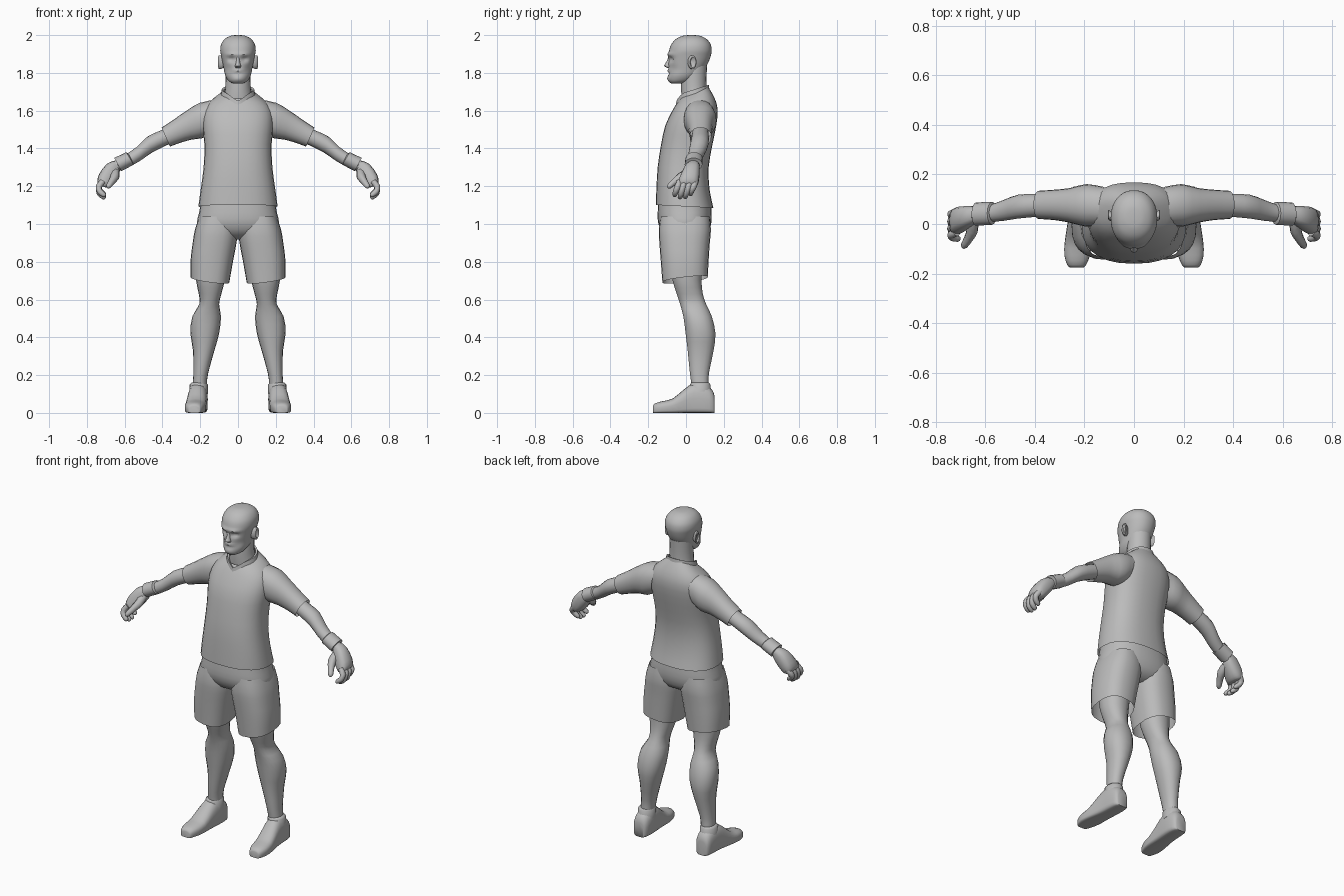
import bpy, bmesh, math
from mathutils import Vector as V

grey = bpy.data.materials.new("plain grey")
grey.diffuse_color = (0.5, 0.5, 0.5, 1)


def sect(x0, x1, y0, y1, z, tilt=0.0, lean=0.0):
    """Level cross-section; tilt raises the back, lean raises the outside."""
    return (V(((x0 + x1) / 2, (y0 + y1) / 2, z)),
            V(((x1 - x0) / 2, 0, lean)), V((0, (y1 - y0) / 2, tilt)))


def limb(xt, zt, xb, zb, y, ry):
    """Arm cross-section from its top and bottom edge points."""
    return (V(((xt + xb) / 2, y, (zt + zb) / 2)),
            V(((xt - xb) / 2, 0, (zt - zb) / 2)), V((0, ry, 0)))


def spline(a, b, c, d, t):
    return (b * 2 + (c - a) * t + (a * 2 - b * 5 + c * 4 - d) * t * t
            + (b * 3 - a - c * 3 + d) * t ** 3) / 2


def loft(name, rings, n=20, sub=2, p=2.0, pb=None, caps=(True, True),
         mirror=False, shape=None, angle=50):
    """Skin through superellipse sections, eased between the given ones."""
    path, last = [], len(rings) - 1
    for i in range(last):
        q = [rings[max(0, min(last, i + k))] for k in (-1, 0, 1, 2)]
        for s in range(sub):
            path.append([spline(*[r[j] for r in q], s / sub) for j in range(3)])
    path.append(rings[-1])
    bm = bmesh.new()
    loops = []
    for c, u, v in path:
        loop = []
        for k in range(n):
            a = 2 * math.pi * k / n
            co, si = round(math.cos(a), 6), round(math.sin(a), 6)
            e = 2 / (pb if pb and si < 0 else p)
            pt = (c + u * math.copysign(abs(co) ** e, co)
                  + v * math.copysign(abs(si) ** e, si))
            loop.append(bm.verts.new(shape(pt) if shape else pt))
        loops.append(loop)
    for a, b in zip(loops, loops[1:]):
        for k in range(n):
            bm.faces.new((a[k], a[(k + 1) % n], b[(k + 1) % n], b[k]))
    if caps[0]:
        bm.faces.new(loops[0])
    if caps[1]:
        bm.faces.new(loops[-1])
    bmesh.ops.recalc_face_normals(bm, faces=bm.faces)
    me = bpy.data.meshes.new(name)
    bm.to_mesh(me)
    bm.free()
    me.materials.append(grey)
    ob = bpy.data.objects.new(name, me)
    bpy.context.collection.objects.link(ob)
    bpy.ops.object.select_all(action='DESELECT')
    ob.select_set(True)
    bpy.context.view_layer.objects.active = ob
    bpy.ops.object.shade_smooth_by_angle(angle=math.radians(angle))
    if mirror:
        ob.modifiers.new("mirror", 'MIRROR').use_mirror_merge = False
    return ob


def tube(name, pts, radii, n=8):
    """Round digit along a path, mirrored to both hands."""
    rings = []
    for i, c in enumerate(pts):
        d = (V(pts[min(i + 1, len(pts) - 1)]) - V(pts[max(i - 1, 0)])).normalized()
        u = d.cross(V((0, 1, 0))).normalized()
        rings.append((V(c), u * radii[i], d.cross(u) * radii[i]))
    return loft(name, rings, n, 2, mirror=True)


# Shirt body, collar and sleeves
loft("shirt_body", [sect(-w, w, f, b, z, t) for w, f, b, z, t in (
    (.21, -.16, .145, 1.093, -.008), (.198, -.157, .125, 1.18, 0),
    (.182, -.15, .12, 1.30, 0), (.178, -.132, .14, 1.42, 0),
    (.187, -.11, .16, 1.52, 0), (.18, -.075, .168, 1.60, .005),
    (.14, -.048, .15, 1.655, .015), (.08, -.03, .118, 1.695, .03))],
    28, 2, 2.4, caps=(False, False))


def v_neck(pt):
    # pull the front of the collar down to a point
    if pt.y < .03:
        k = max(0, 1 - abs(pt.x) / .06)
        pt.z -= .035 * k
        pt.y -= .014 * k
    return pt


loft("collar", [sect(-w, w, f, b, z, .025) for w, f, b, z in (
    (.09, -.04, .124, 1.688), (.086, -.036, .121, 1.712),
    (.074, -.027, .112, 1.708))], 28, 1, caps=(False, False), shape=v_neck)
loft("sleeve", [limb(.11, 1.66, .14, 1.48, .07, .08),
                limb(.20, 1.642, .185, 1.455, .075, .086),
                limb(.27, 1.602, .245, 1.447, .075, .070),
                limb(.34, 1.553, .305, 1.43, .077, .061),
                limb(.405, 1.51, .36, 1.41, .077, .057)],
     20, 2, 2.2, caps=(False, False), mirror=True)

# Arms and wristbands
loft("arm", [limb(.33, 1.53, .30, 1.45, .077, .042),
             limb(.41, 1.495, .375, 1.418, .075, .046),
             limb(.48, 1.462, .455, 1.378, .07, .048),
             limb(.54, 1.405, .51, 1.34, .055, .042),
             limb(.60, 1.365, .57, 1.305, .042, .034),
             limb(.66, 1.33, .63, 1.28, .038, .032)], 16, mirror=True)
loft("wristband", [limb(.577, 1.37, .555, 1.322, .043, .036),
                   limb(.592, 1.38, .552, 1.314, .043, .046),
                   limb(.655, 1.35, .618, 1.28, .04, .047),
                   limb(.648, 1.338, .628, 1.295, .04, .036)],
     16, 1, mirror=True, angle=35)

# Hands: palm, four curled fingers, thumb
loft("palm", [limb(.655, 1.335, .625, 1.28, .038, .033),
              limb(.695, 1.318, .635, 1.255, .03, .043),
              limb(.735, 1.265, .665, 1.215, .018, .052),
              limb(.745, 1.225, .69, 1.195, .01, .052),
              limb(.735, 1.205, .705, 1.195, .008, .045)],
     14, 2, 2.6, mirror=True)
for i, name in enumerate(("index", "middle", "ring", "little")):
    y, s = -.034 + .028 * i, (0, .012, .01, -.005)[i]
    tube(name + "_finger", [(.715, y, 1.225), (.737, y - .010, 1.198),
                            (.732, y - .020, 1.172 - s), (.708, y - .026, 1.152 - s),
                            (.702, y - .027, 1.148 - s)],
         [.016, .0165, .0155, .012, .005])
tube("thumb", [(.65, .015, 1.275), (.652, -.025, 1.25), (.668, -.06, 1.225),
               (.685, -.088, 1.2), (.69, -.096, 1.193)], [.024, .024, .018, .014, .005])

# Shorts: seat and two legs
loft("shorts_seat", [sect(-w, w, f, b, z) for w, f, b, z in (
    (.195, -.145, .13, 1.125), (.206, -.15, .136, 1.06), (.218, -.146, .133, 1.0),
    (.19, -.115, .11, .945), (.09, -.06, .06, .918))], 28, 2, 2.4, caps=(False, True))
loft("shorts_leg", [sect(*r) for r in (
    (.02, .205, -.135, .125, 1.04), (.002, .228, -.144, .132, .97),
    (.008, .24, -.141, .126, .90), (.025, .251, -.134, .12, .81),
    (.046, .251, -.125, .115, .705, .014, .014))],
    24, 2, 2.5, caps=(False, False), mirror=True)

# Legs with knee and calf
loft("leg", [sect(*r) for r in (
    (.06, .225, -.085, .085, .78), (.07, .222, -.072, .083, .70),
    (.088, .208, -.05, .09, .63), (.10, .205, -.032, .108, .575),
    (.09, .242, -.015, .138, .51), (.10, .252, -.003, .157, .42),
    (.125, .238, .008, .147, .33), (.158, .236, .02, .122, .21),
    (.165, .24, .028, .12, .15), (.17, .24, .03, .12, .08))],
    18, 2, 2.2, mirror=True)

# Shoes: flat underside, rounded upper, and an ankle cuff
loft("shoe", [(V((x, y, h / 2)), V((w, 0, 0)), V((0, 0, h / 2))) for x, w, y, h in (
    (.21, .03, .152, .085), (.21, .043, .14, .12), (.21, .05, .10, .148),
    (.213, .051, .04, .156), (.218, .052, -.01, .125), (.224, .055, -.07, .076),
    (.229, .052, -.125, .062), (.231, .038, -.165, .05), (.231, .028, -.175, .036))],
    20, 2, 2.3, 6, mirror=True)
loft("shoe_cuff", [sect(.16, .258, .018, .135, .10), sect(.16, .256, .02, .13, .15),
                   sect(.168, .246, .028, .122, .16)], 18, 1, mirror=True)

# Neck and head
loft("neck", [sect(-w, w, f, b, z, .01) for w, f, b, z in (
    (.085, -.02, .11, 1.64), (.07, -.025, .108, 1.70),
    (.066, -.025, .108, 1.76), (.066, -.02, .112, 1.83))], 20)


def face(pt):
    # press in the eye sockets and mouth, raise brow, lips and chin
    if pt.y < 0:
        g = lambda x, z, sx, sz: math.exp(-((abs(pt.x) - x) / sx) ** 2 - ((pt.z - z) / sz) ** 2)
        pt.y += (.017 * g(.034, 1.872, .017, .013) - .009 * g(.03, 1.898, .035, .010)
                 + .007 * g(0, 1.798, .03, .006) - .006 * g(0, 1.81, .025, .008)
                 - .007 * g(0, 1.768, .03, .014) + .007 * g(.055, 1.82, .02, .025))
    return pt


loft("head", [sect(-w, w, f, b, z) for w, f, b, z in (
    (.028, -.078, -.02, 1.744), (.05, -.09, .03, 1.757), (.067, -.094, .07, 1.785),
    (.075, -.093, .097, 1.82), (.082, -.093, .118, 1.855), (.089, -.093, .131, 1.89),
    (.094, -.089, .136, 1.92), (.089, -.077, .13, 1.952), (.07, -.052, .108, 1.98),
    (.04, -.018, .075, 1.996), (.012, .015, .042, 2.0))],
    40, 4, 2.15, shape=face)
loft("nose", [sect(-w, w, f, -.07, z) for w, f, z in (
    (.008, -.093, 1.893), (.009, -.098, 1.87), (.013, -.112, 1.846),
    (.017, -.116, 1.836), (.014, -.1, 1.827))], 12)

# Ears: thin leaning discs
loft("ear", [(V((x, .03 + dy, 1.857)), V((0, r * .55, r * .2)), V((0, -r * .1, r)))
             for x, dy, r in ((.075, -.005, .03), (.09, 0, .036),
                              (.102, .006, .036), (.105, .007, .028), (.096, .004, .018))],
     16, 1, mirror=True)
